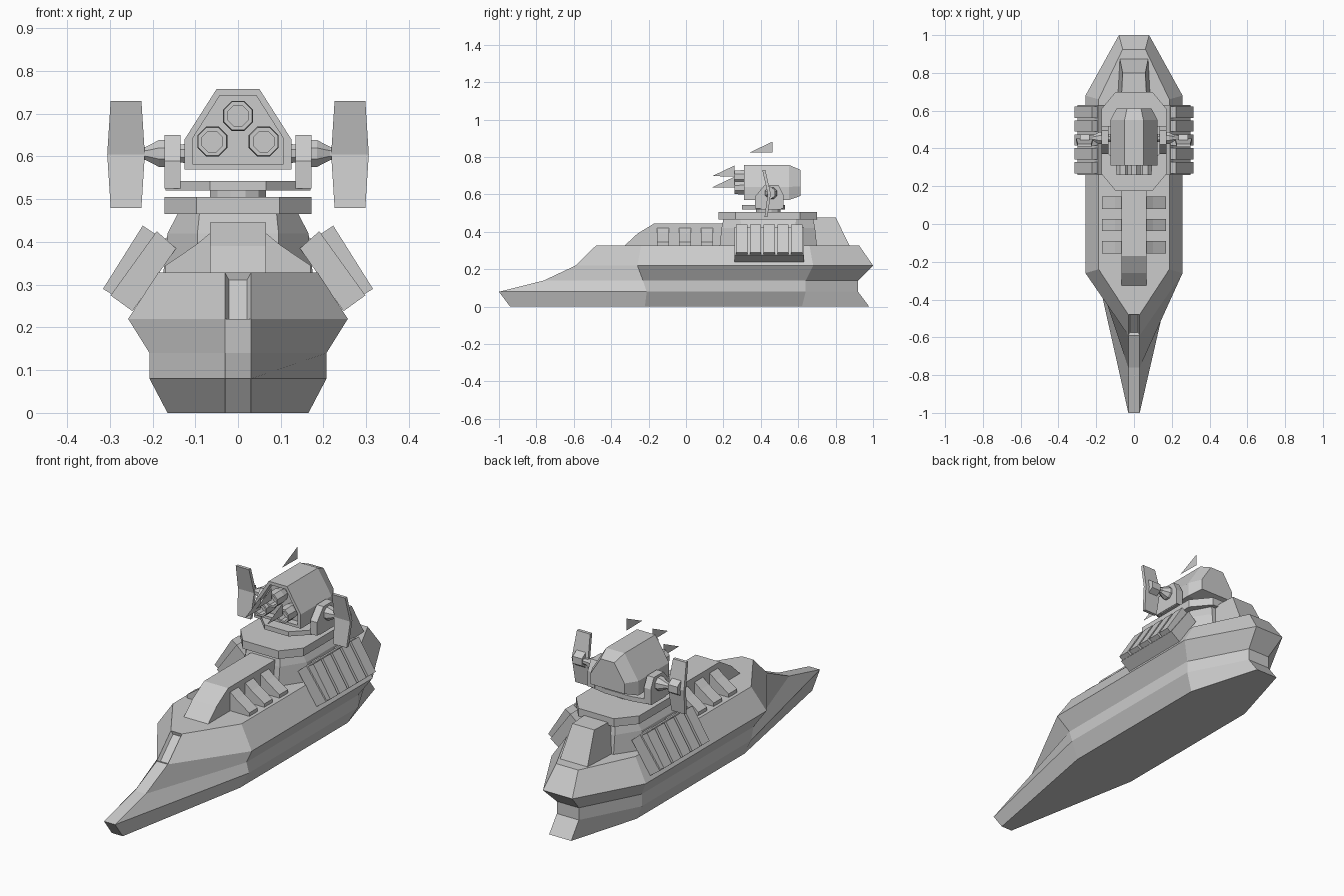
import bpy, bmesh, math
from mathutils import Matrix

if "Cube" in bpy.data.objects:
    bpy.data.objects.remove(bpy.data.objects["Cube"])


def finish(name, bm):
    bmesh.ops.recalc_face_normals(bm, faces=bm.faces)
    me = bpy.data.meshes.new(name)
    bm.to_mesh(me)
    bm.free()
    ob = bpy.data.objects.new(name, me)
    bpy.context.collection.objects.link(ob)
    return ob


def loft(name, rings, capped=True):
    """Skin a series of equal-length closed rings."""
    bm = bmesh.new()
    vs = [[bm.verts.new(p) for p in r] for r in rings]
    n = len(vs[0])
    for a, b in zip(vs, vs[1:]):
        for i in range(n):
            j = (i + 1) % n
            bm.faces.new((a[i], a[j], b[j], b[i]))
    if capped:
        bm.faces.new(vs[0])
        bm.faces.new(vs[-1])
    return finish(name, bm)


def sym(half):
    return half + [(-x, y) for x, y in reversed(half)]


def plan(half, z):
    return [(x, y, z) for x, y in sym(half)]


def prism_x(name, yz, x0, x1):
    return loft(name, [[(x, y, z) for y, z in yz] for x in (x0, x1)])


def prism_y(name, xz, y0, y1):
    return loft(name, [[(x, y, z) for x, z in xz] for y in (y0, y1)])


def octo(w, y0, y1, cx, cy, z):
    return plan([(w - cx, y0), (w, y0 + cy), (w, y1 - cy), (w - cx, y1)], z)


def circle(axis, c, r, n=8):
    pts = []
    for i in range(n):
        a = 2 * math.pi * (i + 0.5) / n
        u, v = r * math.cos(a), r * math.sin(a)
        pts.append((c[0], c[1] + u, c[2] + v) if axis == 'x' else
                   (c[0] + u, c[1], c[2] + v) if axis == 'y' else
                   (c[0] + u, c[1] + v, c[2]))
    return pts


# Hull: five waterline outlines, ram bow, pinched waist
hull = loft("hull", [
    plan([(.03, -.94), (.165, -.22), (.165, .62), (.06, .98)], 0),
    plan([(.03, -1.0), (.207, -.21), (.207, .64), (.06, .92)], .08),
    plan([(.03, -.76), (.207, -.23), (.207, .64), (.06, .92)], .14),
    plan([(.03, -.59), (.257, -.26), (.257, .68), (.08, 1.0)], .22),
    plan([(.03, -.48), (.187, -.24), (.187, .66), (.06, .925)], .328)])
# Recessed slot in the upper bow
bm = bmesh.new()
bm.from_mesh(hull.data)
slot = min((f for f in bm.faces if .26 < f.calc_center_median().z < .29),
           key=lambda f: f.calc_center_median().y)
bmesh.ops.inset_individual(bm, faces=[slot], thickness=.012, depth=-.015)
bm.to_mesh(hull.data)
bm.free()

# Forward cabin, aft deckhouse, tower and turret platform
prism_x("forward_cabin", [(-.33, .325), (-.26, .39), (-.17, .445), (.25, .445), (.25, .325)],
        -.066, .066)
loft("aft_deckhouse", [plan([(.09, .60), (.075, .875)], .325),
                       plan([(.07, .60), (.06, .80)], .478)])
loft("tower", [octo(.175, .18, .70, .08, .12, .325),
               octo(.165, .19, .69, .07, .11, .42),
               octo(.14, .20, .68, .05, .09, .468)])
loft("platform", [octo(.172, .175, .70, .075, .09, z) for z in (.465, .505)])

# Turntable and yoke plate
loft("turntable", [circle('z', (0, .44, z), .068, 12) for z in (.50, .525)])
loft("yoke_plate", [plan([(.065, .30), (.135, .37), (.17, .40), (.17, .51), (.07, .53)], z)
                    for z in (.52, .543)])

# Turret body: six-sided, tapered rear, hollowed front
body = [(.125, .57), (.125, .64), (.05, .758)]


def section(y, s, inset=0):
    return [(x * s, y, .655 + (z - .655) * s) for x, z in sym(body)]


loft("turret_body", [section(.345, .85), section(.31, .85), section(.31, 1),
                     section(.55, 1), section(.612, .74)])

# Three octagonal launch tubes, each with a thin tip vane, plus a pennant
tubes = [(0, .695), (-.06, .635), (.06, .635)]
for i, (x, z) in enumerate(tubes):
    loft(f"launch_tube_{i}", [circle('y', (x, y, z), r) for y, r in
                              ((.35, .03), (.31, .038), (.26, .036), (.26, .026), (.30, .026))])
vanes = [(x, .14, z + .003) for x, z in tubes] + [(0, .342, .825)]
for i, (x, y, z) in enumerate(vanes):
    bm = bmesh.new()
    bm.faces.new([bm.verts.new(p) for p in
                  ((x, y, z), (x, y + .12, z - .002), (x, y + .12, z + .057))])
    finish(f"vane_{i}", bm)

for s, side in ((1, "right"), (-1, "left")):
    # Yoke arm and its pivot cone
    prism_x(f"yoke_arm_{side}", [(.37, .525), (.52, .525), (.52, .60), (.495, .65),
                                 (.42, .65), (.37, .59)], s * .135, s * .172)
    loft(f"pivot_{side}", [circle('x', (s * x, .455, .607), r) for x, r in
                           ((.11, .025), (.17, .02), (.172, .034), (.185, .034), (.215, .017),
                            (.235, .015))])
    # Bent radar panel with a bracket behind it
    loft(f"radar_panel_{side}", [
        [(s * (.262 - w), y, z), (s * (.262 + w), y, z),
         (s * (.262 + w), y + .016, z), (s * (.262 - w), y + .016, z)]
        for w, y, z in ((.036, .42, .48), (.044, .437, .605), (.036, .408, .73))])
    prism_x(f"radar_bracket_{side}", [(.445, .57), (.475, .59), (.475, .625), (.445, .645)],
            s * .235, s * .285)
    # Ribs beside the cabin
    for i, y in enumerate((-.155, -.038, .08)):
        prism_y(f"cabin_rib_{side}_{i}",
                [(s * x, z) for x, z in ((.06, .325), (.17, .325), (.17, .345), (.10, .392), (.06, .425))],
                y, y + .065)
    # Tilted side rack: backing, five pods, support struts
    prism_y(f"rack_back_{side}", [(s * x, z) for x, z in
            ((.19, .425), (.298, .275), (.247, .238), (.145, .385))], .26, .63)
    for i in range(5):
        y = .268 + i * .0735
        prism_y(f"rack_pod_{side}_{i}", [(s * x, z) for x, z in
                ((.223, .438), (.316, .29), (.274, .265), (.18, .41))], y, y + .06)
    for i, y in enumerate((.33, .51)):
        prism_y(f"rack_strut_{side}_{i}", [(s * x, z) for x, z in
                ((.10, .36), (.20, .34), (.19, .40), (.12, .43))], y, y + .07)
